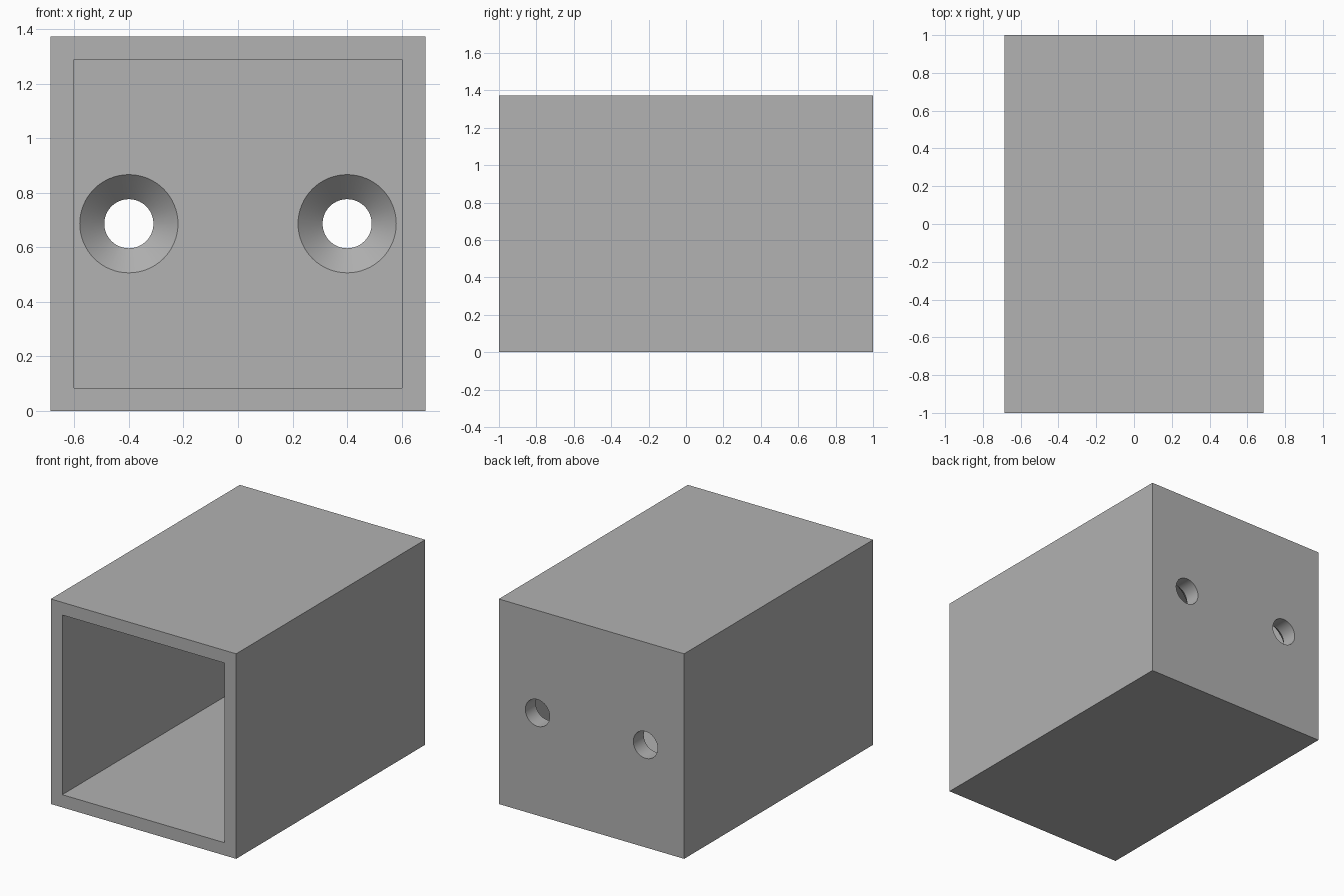
import bpy
import math

if "Cube" in bpy.data.objects:
    bpy.data.objects.remove(bpy.data.objects["Cube"], do_unlink=True)

WIDTH, LENGTH = 1.373, 2.0
INNER, BACK = 1.203, 0.2          # cavity width, back wall thickness
HOLE_R, SINK_R = 0.09, 0.18
MID = WIDTH / 2

grey = bpy.data.materials.new("grey")
grey.use_nodes = True
colour = (0.445, 0.445, 0.445, 1)
grey.diffuse_color = colour
grey.node_tree.nodes["Principled BSDF"].inputs["Base Color"].default_value = colour


def box(name, size, location):
    bpy.ops.mesh.primitive_cube_add(size=1, location=location)
    ob = bpy.context.object
    ob.name = name
    ob.scale = size
    bpy.ops.object.transform_apply(location=True, rotation=True, scale=True)
    return ob


def cone(name, x, y0, y1, r0, r1):
    """Round cutter along y, radius r0 at y0 and r1 at y1."""
    bpy.ops.mesh.primitive_cone_add(
        vertices=64, radius1=r1, radius2=r0, depth=y1 - y0,
        location=(x, (y0 + y1) / 2, MID), rotation=(math.pi / 2, 0, 0))
    ob = bpy.context.object
    ob.name = name
    return ob


def cut(target, cutter):
    mod = target.modifiers.new("cut", "BOOLEAN")
    mod.operation = "DIFFERENCE"
    mod.solver = "EXACT"
    mod.object = cutter
    bpy.context.view_layer.objects.active = target
    bpy.ops.object.modifier_apply(modifier=mod.name)
    bpy.data.objects.remove(cutter, do_unlink=True)


# Square sleeve, open at the front
sleeve = box("square_sleeve", (WIDTH, LENGTH, WIDTH), (0, 0, MID))
cavity_back = LENGTH / 2 - BACK
cut(sleeve, box("cavity_cutter", (INNER, LENGTH, INNER),
                (0, cavity_back - LENGTH / 2, MID)))

# Two countersunk screw holes through the back wall
sink = SINK_R - HOLE_R
for x in (-0.4, 0.4):
    cut(sleeve, cone("hole_cutter", x, cavity_back - 0.05, 1.1, HOLE_R, HOLE_R))
    extra = 0.02
    cut(sleeve, cone("sink_cutter", x, cavity_back - extra, cavity_back + sink,
                     SINK_R + extra, HOLE_R))

sleeve.data.materials.clear()
sleeve.data.materials.append(grey)
for face in sleeve.data.polygons:
    face.material_index = 0

bpy.ops.object.select_all(action="DESELECT")
sleeve.select_set(True)
bpy.context.view_layer.objects.active = sleeve
bpy.ops.object.shade_smooth_by_angle(angle=math.radians(30))
